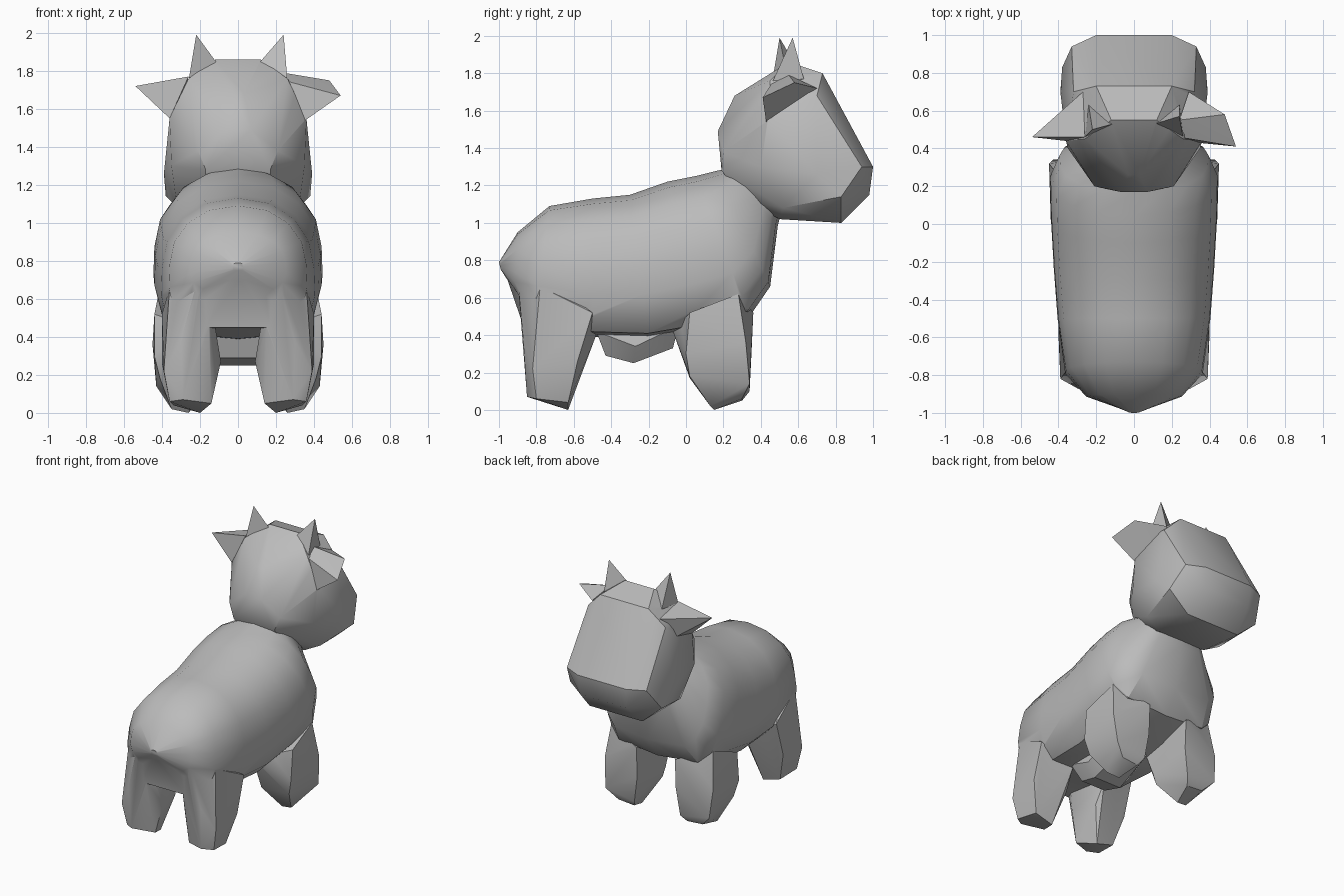
import bpy
import bmesh
from math import cos, sin, pi, radians
from mathutils import Vector

default_cube = bpy.data.objects.get("Cube")
if default_cube:
    bpy.data.objects.remove(default_cube, do_unlink=True)

grey = bpy.data.materials.new("plain_grey")
grey.use_nodes = True
colour = (0.5, 0.5, 0.5, 1)
grey.diffuse_color = colour
grey.node_tree.nodes["Principled BSDF"].inputs["Base Color"].default_value = colour


def finish(name, bm):
    """Turn a bmesh into a named object."""
    bmesh.ops.recalc_face_normals(bm, faces=bm.faces)
    mesh = bpy.data.meshes.new(name)
    bm.to_mesh(mesh)
    bm.free()
    mesh.materials.append(grey)
    obj = bpy.data.objects.new(name, mesh)
    bpy.context.collection.objects.link(obj)
    return obj


def hull(name, points, side=1, both=False):
    """Faceted solid around its corner points; side=-1 flips it in x."""
    bm = bmesh.new()
    for x, y, z in points:
        bm.verts.new((x * side, y, z))
        if both and x:
            bm.verts.new((-x, y, z))
    result = bmesh.ops.convex_hull(bm, input=bm.verts)
    loose = set(result["geom_interior"]) | set(result["geom_unused"])
    loose = [v for v in loose if isinstance(v, bmesh.types.BMVert)]
    bmesh.ops.delete(bm, geom=loose, context="VERTS")
    return finish(name, bm)


def loft(name, stations, sides=16):
    """Tube through rings given by spine (y, z), underside (y, z), half width.
    The rings are round above, boxy and slightly flared below."""
    bm = bmesh.new()
    rings = []
    for top_y, top_z, low_y, low_z, width in stations:
        top = Vector((0, top_y, top_z))
        low = Vector((0, low_y, low_z))
        ring = []
        for i in range(sides):
            a = 2 * pi * i / sides
            power = 0.9 if cos(a) > 0 else 0.42
            flare = 1 + 0.12 * max(0, -cos(a))
            point = low.lerp(top, (1 + cos(a)) / 2)
            across = abs(sin(a)) ** power * (1 if sin(a) > 0 else -1)
            point.x = width * flare * across
            ring.append(bm.verts.new(point))
        rings.append(ring)
    for lower, upper in zip(rings, rings[1:]):
        for i in range(sides):
            j = (i + 1) % sides
            bm.faces.new((lower[i], lower[j], upper[j], upper[i]))
    bm.faces.new(rings[0])
    bm.faces.new(rings[-1])
    return finish(name, bm)


def merge(base, parts):
    """Fuse parts into the base so no surface is left inside, then shade."""
    bpy.ops.object.select_all(action="DESELECT")
    base.select_set(True)
    bpy.context.view_layer.objects.active = base
    for part in parts:
        union = base.modifiers.new("union", "BOOLEAN")
        union.operation = "UNION"
        union.solver = "EXACT"
        union.object = part
        bpy.ops.object.modifier_apply(modifier=union.name)
        bpy.data.objects.remove(part, do_unlink=True)
    bpy.ops.object.shade_smooth_by_angle(angle=radians(33))


# Trunk, from the pointed rump to the short neck
body = loft("body", [
    (-1.0, 0.79, -0.99, 0.75, 0.03),
    (-0.9, 0.95, -0.92, 0.64, 0.25),
    (-0.73, 1.09, -0.82, 0.47, 0.36),
    (-0.5, 1.13, -0.5, 0.39, 0.4),
    (-0.3, 1.15, -0.2, 0.38, 0.42),
    (-0.1, 1.22, 0.1, 0.43, 0.435),
    (0.05, 1.25, 0.34, 0.5, 0.44),
    (0.17, 1.28, 0.45, 0.66, 0.39),
    (0.23, 1.29, 0.49, 0.98, 0.24),
    (0.27, 1.31, 0.51, 1.06, 0.2),
])

# Flat panel and arch under the tail
rump = hull("rump", [
    (0, -0.98, 0.77), (0.18, -0.91, 0.82), (0.17, -0.87, 0.45),
    (0, -0.88, 0.48), (0.15, -0.5, 0.42), (0.2, -0.6, 0.7),
], both=True)

# Legs
rear_leg = [
    (0.18, -0.91, 0.82), (0.36, -0.78, 0.66), (0.4, -0.5, 0.52),
    (0.15, -0.87, 0.46), (0.14, -0.48, 0.4), (0.3, -0.87, 0.38),
    (0.39, -0.82, 0.22), (0.4, -0.58, 0.26), (0.09, -0.76, 0.27),
    (0.13, -0.56, 0.25), (0.29, -0.85, 0.07), (0.36, -0.8, 0.06),
    (0.14, -0.78, 0.05), (0.34, -0.63, 0.04), (0.2, -0.63, 0),
]
front_leg = [
    (0.42, 0.28, 0.62), (0.44, 0.02, 0.52), (0.16, 0.36, 0.52),
    (0.17, -0.07, 0.42), (0.45, 0.32, 0.36), (0.44, 0, 0.3),
    (0.16, 0.35, 0.3), (0.16, 0.01, 0.25), (0.43, 0.34, 0.14),
    (0.41, 0.02, 0.18), (0.19, 0.34, 0.1), (0.18, 0.02, 0.17),
    (0.35, 0.3, 0.06), (0.26, 0.15, 0), (0.22, 0.3, 0.05),
    (0.35, 0.13, 0.02),
]
legs = []
for side, label in ((1, "left"), (-1, "right")):
    legs.append(hull(f"rear_leg_{label}", rear_leg, side=side))
    legs.append(hull(f"front_leg_{label}", front_leg, side=side))

# Shallow udder under the belly
udder = hull("udder", [
    (0.1, -0.43, 0.29), (0.11, -0.28, 0.25), (0.1, -0.07, 0.33),
    (0.18, -0.27, 0.34), (0.16, -0.48, 0.42), (0.17, -0.04, 0.45),
], both=True)
merge(body, [rump, *legs, udder])

# Head: broad skull tapering to a blunt muzzle
head = hull("head", [
    (0.07, 0.17, 1.49), (0.21, 0.2, 1.38), (0.17, 0.19, 1.28),
    (0.17, 0.31, 1.12), (0.2, 0.5, 1.02), (0.32, 0.52, 1.08),
    (0.36, 0.44, 1.55), (0.35, 0.4, 1.3), (0.39, 0.7, 1.26),
    (0.03, 0.26, 1.68), (0.26, 0.45, 1.76), (0.12, 0.55, 1.86),
    (0.2, 0.73, 1.8), (0.32, 0.7, 1.68), (0.33, 0.94, 1.3),
    (0.2, 1.0, 1.3), (0.19, 0.98, 1.15), (0.38, 0.83, 1.14),
    (0.22, 0.83, 1.0),
], both=True)

# Ears: one blunt, one pointed
ear_blunt = hull("ear_blunt", [
    (0.54, 0.41, 1.67), (0.48, 0.58, 1.75), (0.24, 0.55, 1.79),
    (0.34, 0.43, 1.53), (0.29, 0.7, 1.72), (0.24, 0.46, 1.75),
])
ear_pointed = hull("ear_pointed", [
    (-0.54, 0.46, 1.72), (-0.26, 0.46, 1.77), (-0.36, 0.44, 1.55),
    (-0.27, 0.7, 1.73), (-0.34, 0.6, 1.58),
])

# Horns
horn = [
    (0.26, 0.46, 1.75), (0.11, 0.53, 1.84), (0.24, 0.63, 1.77),
    (0.19, 0.55, 1.7),
]
horn_left = hull("horn_left", horn + [(0.24, 0.57, 1.99)])
horn_right = hull("horn_right", horn + [(0.22, 0.5, 1.99)], side=-1)
merge(head, [ear_blunt, ear_pointed, horn_left, horn_right])
